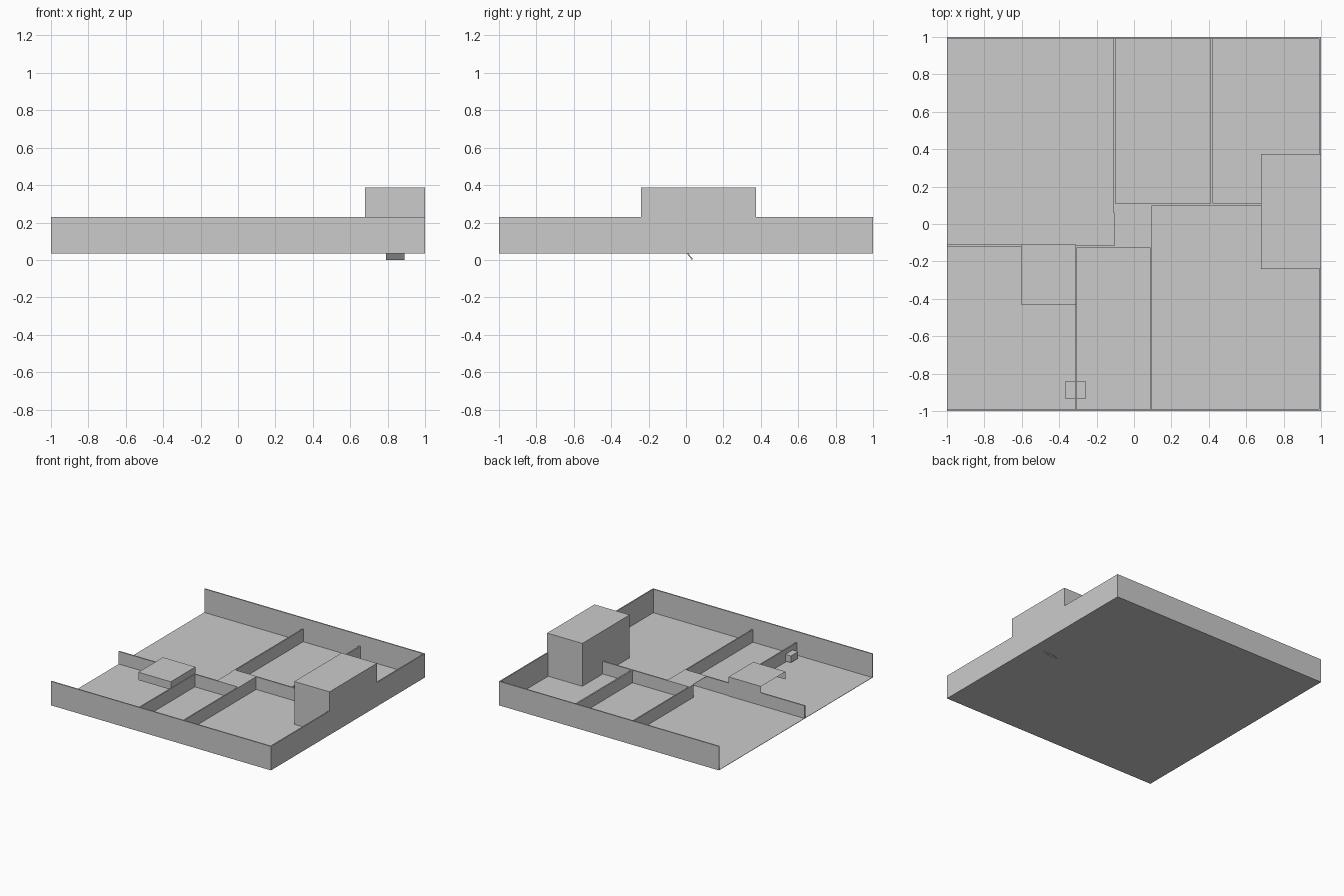
import bpy, bmesh
from mathutils import Matrix

if "Cube" in bpy.data.objects:
    bpy.data.objects.remove(bpy.data.objects["Cube"])

FLOOR = 0.033
TOP = 0.23     # outer wall top
INNER = 0.14   # inner wall top
T = 0.01       # wall thickness


def mesh_object(name, bm):
    mesh = bpy.data.meshes.new(name)
    bm.to_mesh(mesh)
    bm.free()
    obj = bpy.data.objects.new(name, mesh)
    bpy.context.collection.objects.link(obj)
    return obj


def box(name, x0, x1, y0, y1, z0, z1, open_left_and_bottom=False):
    bm = bmesh.new()
    bmesh.ops.create_cube(bm, size=1)
    if open_left_and_bottom:
        bm.normal_update()
        gone = [f for f in bm.faces if f.normal.x < -0.5 or f.normal.z < -0.5]
        bmesh.ops.delete(bm, geom=gone, context='FACES')
    place = Matrix.Translation(((x0 + x1) / 2, (y0 + y1) / 2, (z0 + z1) / 2))
    size = Matrix.Diagonal((x1 - x0, y1 - y0, z1 - z0, 1))
    bmesh.ops.transform(bm, matrix=place @ size, verts=bm.verts)
    return mesh_object(name, bm)


# Floor plate
box("floor", -1, 1, -1, 1, FLOOR, FLOOR + 0.003)

# Outer walls, the left side stays open
box("front_wall", -1, 1, -1, -1 + T, FLOOR, TOP)
box("back_wall", -1, 1, 1 - T, 1, FLOOR, TOP)
box("right_wall", 1 - T, 1, -1 + T, 1 - T, FLOOR, TOP)

# Low inner partitions: x range, y range
partitions = {
    "left_room_wall": (-1, -0.31, -0.12, -0.11),
    "hall_front_wall": (-0.31, 0.09, -0.125, -0.115),
    "front_left_wall": (-0.315, -0.305, -1 + T, -0.12),
    "front_right_wall": (0.085, 0.095, -1 + T, 0.1),
    "back_room_wall": (-0.1, 0.68, 0.1, 0.11),
    "back_left_wall": (-0.11, -0.1, 0.06, 1 - T),
    "back_right_wall": (0.41, 0.422, 0.11, 1 - T),
}
for name, (x0, x1, y0, y1) in partitions.items():
    box(name, x0, x1, y0, y1, FLOOR, INNER)

# Hall ceiling
box("hall_ceiling", -0.105, 0.09, -0.12, 0.105, INNER - 0.002, INNER)

# Tall block against the right wall
box("tall_block", 0.68, 1, -0.24, 0.375, FLOOR, 0.388)

# Raised cover over the middle-left room, open at left and below
box("raised_cover", -0.605, -0.31, -0.43, -0.11, 0.128, 0.193, True)

# Small box set in the front left partition
box("small_box", -0.365, -0.26, -0.935, -0.84, 0.045, 0.10)

# Small slanted flap under the floor
bm = bmesh.new()
profile = [(0.005, 0.034), (0.012, 0.034), (0.037, 0.006), (0.031, 0.0)]
face = bm.faces.new([bm.verts.new((0.79, y, z)) for y, z in profile])
ext = bmesh.ops.extrude_face_region(bm, geom=[face])
bmesh.ops.translate(bm, vec=(0.1, 0, 0),
                    verts=[v for v in ext["geom"] if isinstance(v, bmesh.types.BMVert)])
bmesh.ops.recalc_face_normals(bm, faces=bm.faces)
mesh_object("under_floor_flap", bm)
